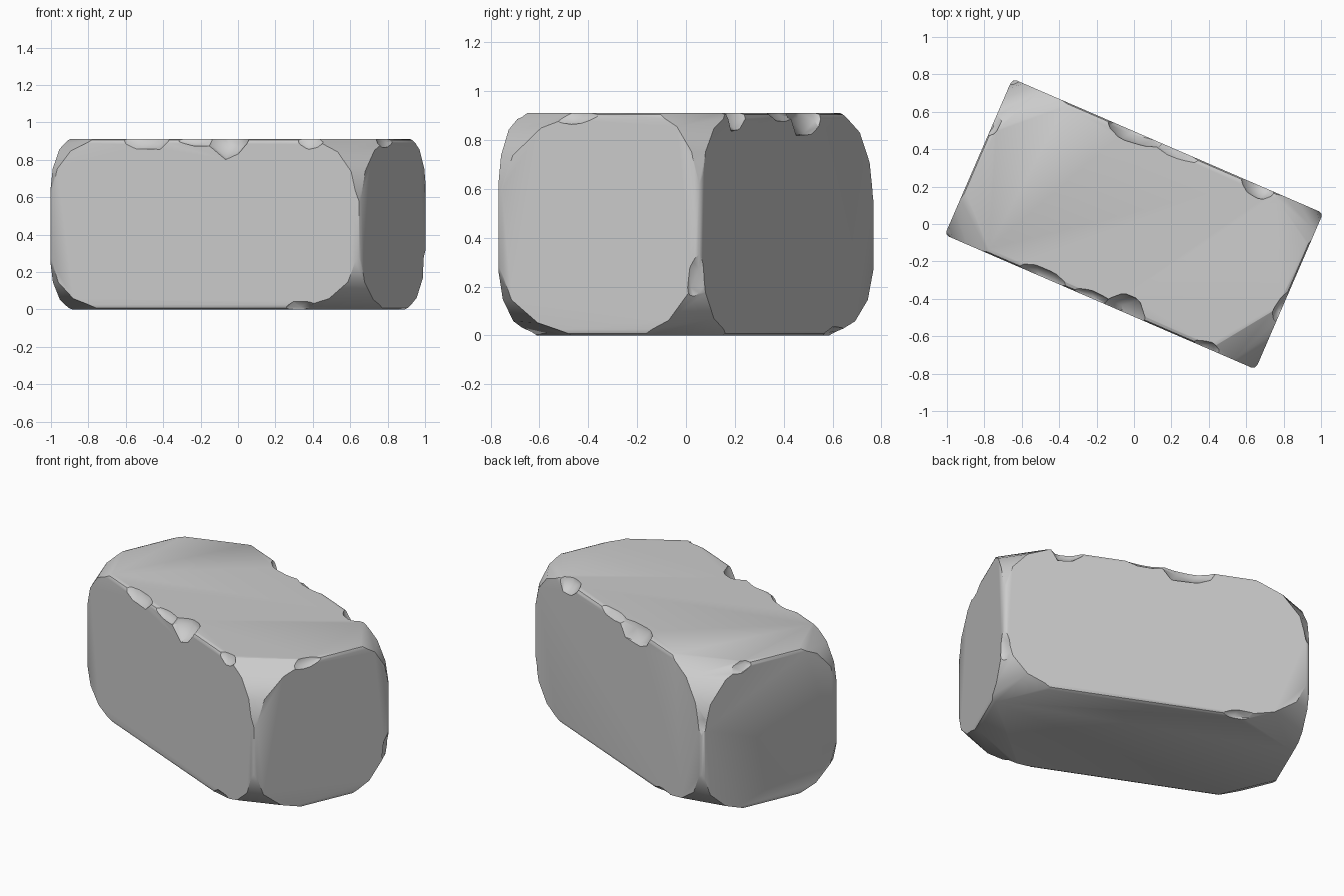
import bpy, bmesh, math, random
from mathutils import Vector, Matrix

random.seed(7)
if "Cube" in bpy.data.objects:
    bpy.data.objects.remove(bpy.data.objects["Cube"])

HALF = Vector((0.905, 0.455, 0.456))   # half length, half width, half height

stone = bpy.data.materials.new("stone grey")
stone.use_nodes = True
stone.diffuse_color = (0.6, 0.6, 0.6, 1)
stone.node_tree.nodes["Principled BSDF"].inputs["Base Color"].default_value = (0.6, 0.6, 0.6, 1)


def make_object(name, bm):
    mesh = bpy.data.meshes.new(name)
    bmesh.ops.recalc_face_normals(bm, faces=bm.faces)
    bm.to_mesh(mesh)
    bm.free()
    obj = bpy.data.objects.new(name, mesh)
    bpy.context.collection.objects.link(obj)
    return obj


def slice_corner(bm, signs, cuts):
    """Break off a corner; cuts are the lengths lost along each edge."""
    corner = Vector(s * h for s, h in zip(signs, HALF))
    normal = Vector(s / c for s, c in zip(signs, cuts))
    point = corner - Vector((signs[0] * cuts[0], 0, 0))
    geom = bm.verts[:] + bm.edges[:] + bm.faces[:]
    cut = bmesh.ops.bisect_plane(bm, geom=geom, plane_co=point, plane_no=normal, clear_outer=True)
    rim = [e for e in cut["geom_cut"] if isinstance(e, bmesh.types.BMEdge)]
    bmesh.ops.contextual_create(bm, geom=rim)


# Block with softly worn edges
bm = bmesh.new()
bmesh.ops.create_cube(bm, size=2, matrix=Matrix.Diagonal(HALF).to_4x4())
bmesh.ops.bevel(bm, geom=bm.edges[:], offset=0.025, segments=2, profile=0.5, affect="EDGES")

# Broken corners: direction, then length lost along the length, width and height
corners = [
    ((1, 1, 1), (0.20, 0.14, 0.22)),
    ((-1, -1, 1), (0.18, 0.19, 0.22)),
    ((-1, 1, 1), (0.23, 0.22, 0.28)),
    ((1, -1, 1), (0.18, 0.27, 0.24)),
    ((1, 1, -1), (0.20, 0.19, 0.24)),
    ((-1, -1, -1), (0.20, 0.20, 0.20)),
    ((-1, 1, -1), (0.30, 0.22, 0.20)),
    ((1, -1, -1), (0.25, 0.25, 0.20)),
]
for signs, (a, b, c) in corners:
    slice_corner(bm, signs, (a, b, c))
    slice_corner(bm, signs, (a * 0.5, b * 0.5, c * 1.6))
    slice_corner(bm, signs, (a * 1.5, b * 1.4, c * 0.55))
block = make_object("stone_block", bm)
block.data.materials.append(stone)


# Chips along the edges
def chip(edge, center, size):
    """edge holds a sign per axis, 0 along the edge; center is the place along it."""
    bm = bmesh.new()
    bmesh.ops.create_icosphere(bm, subdivisions=2, radius=1)
    for v in bm.verts:
        v.co *= random.uniform(0.9, 1.08)
    place = Vector()
    scale = Vector()
    for i in range(3):
        place[i] = edge[i] * (HALF[i] + 0.5 * size[i]) if edge[i] else center
        scale[i] = size[i] * (1.6 if edge[i] else 0.62)
    bmesh.ops.transform(bm, verts=bm.verts, matrix=Matrix.Translation(place) @ Matrix.Diagonal(scale).to_4x4())
    cutter = make_object("chip_cutter", bm)
    cutter.hide_render = True
    mod = block.modifiers.new("chip", "BOOLEAN")
    mod.operation, mod.solver, mod.object = "DIFFERENCE", "EXACT", cutter
    graph = bpy.context.evaluated_depsgraph_get()
    chipped = bpy.data.meshes.new_from_object(block.evaluated_get(graph))
    block.modifiers.clear()
    block.data = chipped
    bpy.data.objects.remove(cutter)


back_top, front_top = (0, 1, 1), (0, -1, 1)
chips = [
    (back_top, -0.18, (0.34, 0.07, 0.10)),
    (back_top, 0.05, (0.26, 0.05, 0.04)),
    (back_top, 0.53, (0.20, 0.07, 0.08)),
    (front_top, -0.34, (0.30, 0.06, 0.06)),
    (front_top, -0.02, (0.26, 0.04, 0.04)),
    (front_top, 0.14, (0.24, 0.10, 0.11)),
    (front_top, 0.62, (0.16, 0.04, 0.06)),
    ((1, 0, 1), -0.12, (0.04, 0.24, 0.05)),
    ((-1, 0, 1), 0.22, (0.04, 0.20, 0.06)),
    ((1, 1, 0), -0.26, (0.05, 0.06, 0.28)),
    ((-1, 1, 0), 0.16, (0.04, 0.04, 0.20)),
    ((0, -1, -1), 0.58, (0.22, 0.04, 0.05)),
    ((0, 1, -1), -0.50, (0.24, 0.04, 0.04)),
]
for edge, center, size in chips:
    chip(edge, center, size)

# Turn the block on the ground
turn = Matrix.Rotation(math.radians(-23.4), 4, "Z")
block.data.transform(Matrix.Translation((0, 0, HALF.z)) @ turn)

bpy.ops.object.select_all(action="DESELECT")
block.select_set(True)
bpy.context.view_layer.objects.active = block
bpy.ops.object.shade_smooth_by_angle(angle=math.radians(35))
